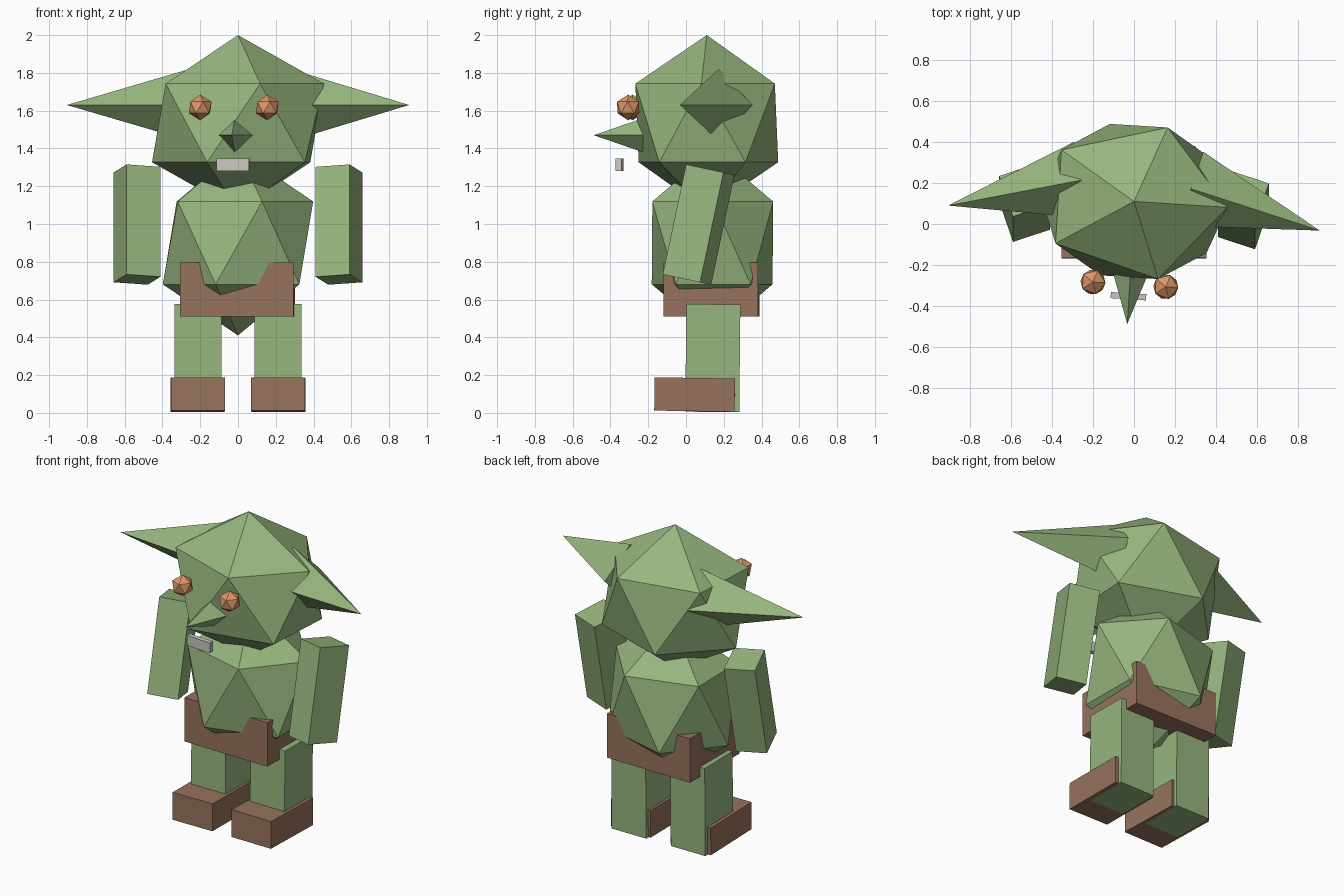
import bpy
import bmesh
from math import radians, pi
from mathutils import Matrix, Euler

default = bpy.data.objects.get("Cube")
if default:
    bpy.data.objects.remove(default, do_unlink=True)


def make_material(name, rgb):
    mat = bpy.data.materials.new(name)
    mat.use_nodes = True
    colour = (*rgb, 1)
    mat.diffuse_color = colour
    mat.node_tree.nodes["Principled BSDF"].inputs["Base Color"].default_value = colour
    return mat


skin = make_material("green_skin", (0.31, 0.47, 0.21))
leather = make_material("brown_leather", (0.31, 0.17, 0.11))
amber = make_material("orange_eye", (0.72, 0.31, 0.14))
tooth = make_material("pale_grey", (0.60, 0.57, 0.54))


def add_part(name, bm, mat, loc, rot=(0, 0, 0), order="XYZ"):
    mesh = bpy.data.meshes.new(name)
    bm.to_mesh(mesh)
    bm.free()
    mesh.materials.append(mat)
    obj = bpy.data.objects.new(name, mesh)
    obj.location = loc
    obj.rotation_mode = order
    obj.rotation_euler = [radians(a) for a in rot]
    bpy.context.collection.objects.link(obj)
    return obj


def box(name, size, mat, loc, rot=(0, 0, 0), order="XYZ"):
    bm = bmesh.new()
    bmesh.ops.create_cube(bm, size=1)
    bmesh.ops.scale(bm, vec=size, verts=bm.verts)
    return add_part(name, bm, mat, loc, rot, order)


def faceted_ball(name, radii, mat, loc, yaw=0):
    bm = bmesh.new()
    bmesh.ops.create_icosphere(bm, subdivisions=1, radius=1)
    bmesh.ops.scale(bm, vec=radii, verts=bm.verts)
    return add_part(name, bm, mat, loc, (0, 0, yaw))


def spike(name, radius, length, mat, tip, yaw):
    # Four-sided cone whose tip points along local +x and sits at the origin
    bm = bmesh.new()
    bmesh.ops.create_cone(bm, cap_ends=True, segments=4, radius1=radius,
                          radius2=0, depth=length)
    bmesh.ops.translate(bm, vec=(0, 0, -length / 2), verts=bm.verts)
    bmesh.ops.rotate(bm, matrix=Matrix.Rotation(pi / 2, 3, "Y"), verts=bm.verts)
    bmesh.ops.remove_doubles(bm, verts=bm.verts, dist=0.0001)
    return add_part(name, bm, mat, tip, (0, 0, yaw))


HEAD_YAW = -3.6

# Head and torso
faceted_ball("head", (0.51, 0.435, 0.465), skin, (0, 0.11, 1.535), HEAD_YAW)
faceted_ball("torso", (0.445, 0.376, 0.49), skin, (0, 0.14, 0.90), 0.8)

# Face
spike("nose", 0.1, 0.29, skin, (-0.033, -0.488, 1.47), -90 + HEAD_YAW)
box("mouth", (0.173, 0.03, 0.066), tooth, (-0.027, -0.352, 1.313), (0, 0, HEAD_YAW))
faceted_ball("right_eye", (0.068,) * 3, amber, (-0.2, -0.283, 1.617), HEAD_YAW)
faceted_ball("left_eye", (0.068,) * 3, amber, (0.155, -0.306, 1.617), HEAD_YAW)

# Ears sweep out and forward
spike("left_ear", 0.19, 0.66, skin, (0.906, -0.032, 1.63), -14.4 + HEAD_YAW)
spike("right_ear", 0.19, 0.66, skin, (-0.906, 0.09, 1.63), 194.4 + HEAD_YAW)

# Shorts
box("shorts", (0.6, 0.5, 0.285), leather, (-0.003, 0.135, 0.653), (0, 0, -0.8))

# Limbs and shoes on both sides
for name, s in (("left", 1), ("right", -1)):
    box(name + "_arm", (0.19, 0.213, 0.595), skin,
        (s * 0.534, 0.085 - s * 0.018, 0.997), (-12, 0, -18.5 * s), "ZYX")
    box(name + "_leg", (0.247, 0.286, 0.57), skin, (s * 0.212, 0.142, 0.29), (-0.6, 0, 0))
    box(name + "_shoe", (0.286, 0.425, 0.176), leather,
        (s * 0.213, 0.047, 0.097), (-0.9, 0, -s * 0.6))
